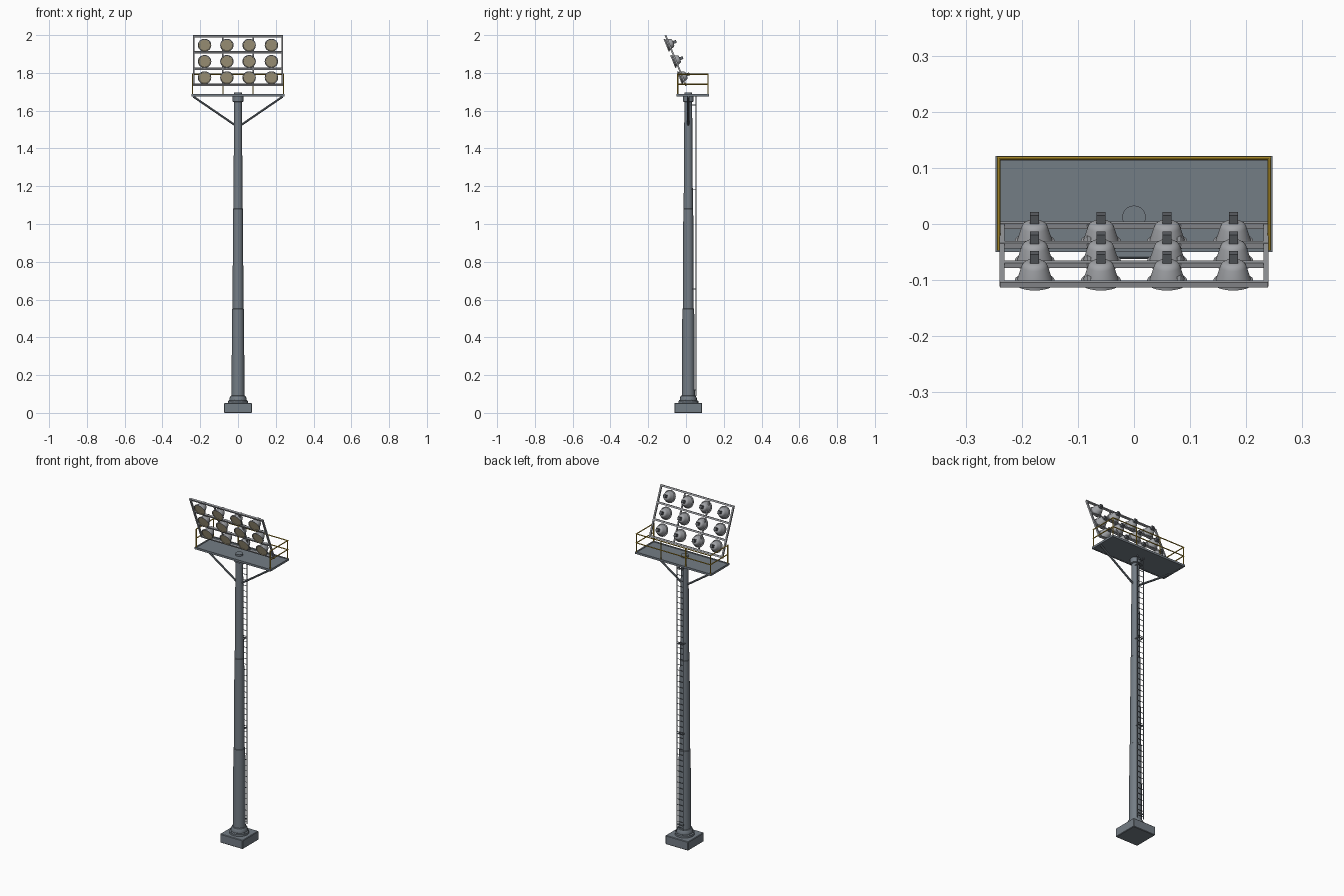
import bpy, bmesh, math
from mathutils import Vector, Matrix

if "Cube" in bpy.data.objects:
    bpy.data.objects.remove(bpy.data.objects["Cube"])

PY = 0.012  # pole axis sits slightly behind the origin
TILT = math.atan2(0.035, 0.086)


def mat(name, c):
    m = bpy.data.materials.new(name)
    m.diffuse_color = (*c, 1)
    m.use_nodes = True
    m.node_tree.nodes["Principled BSDF"].inputs["Base Color"].default_value = m.diffuse_color
    return m


STEEL = mat("blue_grey_steel", (0.175, 0.205, 0.235))
FRAME = mat("light_galvanised", (0.36, 0.37, 0.39))
DARK = mat("dark_grey", (0.12, 0.13, 0.145))
YELLOW = mat("safety_yellow", (0.58, 0.37, 0.03))
LENS = mat("warm_lens", (0.50, 0.43, 0.28))


def finish(name, bm, mats, smooth=False):
    bmesh.ops.recalc_face_normals(bm, faces=bm.faces)
    me = bpy.data.meshes.new(name)
    bm.to_mesh(me)
    bm.free()
    for m in mats:
        me.materials.append(m)
    ob = bpy.data.objects.new(name, me)
    bpy.context.collection.objects.link(ob)
    if smooth:
        bpy.ops.object.select_all(action='DESELECT')
        ob.select_set(True)
        bpy.context.view_layer.objects.active = ob
        bpy.ops.object.shade_smooth_by_angle(angle=math.radians(35))
    return ob


def box(bm, c, s, rot=Matrix()):
    bmesh.ops.create_cube(bm, size=1, matrix=Matrix.Translation(c) @ rot @ Matrix.Diagonal((*s, 1)))


def rod(bm, a, b, r, n=8):
    a, b = Vector(a), Vector(b)
    d = b - a
    m = Matrix.Translation((a + b) / 2) @ d.to_track_quat('Z', 'Y').to_matrix().to_4x4()
    bmesh.ops.create_cone(bm, cap_ends=True, segments=n, radius1=r, radius2=r, depth=d.length, matrix=m)


def lathe(bm, prof, n, m, idx=lambda k: 0):
    # revolve (radius, height) points; both ends are capped
    rings = [[bm.verts.new(m @ Vector((r * math.cos(2 * math.pi * i / n), r * math.sin(2 * math.pi * i / n), h)))
              for i in range(n)] for r, h in prof]
    for k in range(len(rings) - 1):
        for i in range(n):
            j = (i + 1) % n
            f = bm.faces.new((rings[k][i], rings[k][j], rings[k + 1][j], rings[k + 1][i]))
            f.material_index = idx(k)
    bm.faces.new(rings[0])
    bm.faces.new(rings[-1]).material_index = idx(len(rings) - 1)


# concrete footing
bm = bmesh.new()
box(bm, (0, PY, 0.026), (0.148, 0.148, 0.052))
bmesh.ops.bevel(bm, geom=bm.edges[:], offset=0.003, segments=1, affect='EDGES')
finish("footing", bm, [STEEL])

# tapered pole with flange, slip joints and head collar
bm = bmesh.new()
lathe(bm, [(0.053, 0.05), (0.053, 0.063), (0.045, 0.066), (0.045, 0.078), (0.039, 0.09), (0.0345, 0.092),
           (0.0315, 0.55), (0.029, 0.552), (0.0262, 1.08), (0.0245, 1.082), (0.0205, 1.645),
           (0.028, 1.648), (0.028, 1.676), (0.021, 1.678), (0.021, 1.695)], 20,
      Matrix.Translation((0, PY, 0)))
finish("pole", bm, [STEEL], True)

# flange bolts
bm = bmesh.new()
for i in range(8):
    a = math.pi * (i + 0.5) / 4
    p = (0.049 * math.cos(a), PY + 0.049 * math.sin(a))
    rod(bm, (*p, 0.06), (*p, 0.069), 0.003, 6)
finish("flange_bolts", bm, [STEEL])

# platform deck with edge beams
bm = bmesh.new()
box(bm, (0, 0.0355, 1.681), (0.488, 0.165, 0.008))
for s in (-1, 1):
    box(bm, (s * 0.243, 0.0355, 1.682), (0.008, 0.171, 0.012))
    box(bm, (0, 0.0355 + s * 0.0815, 1.682), (0.494, 0.008, 0.012))
finish("platform", bm, [STEEL])

# diagonal braces below the platform
bm = bmesh.new()
for s in (-1, 1):
    rod(bm, (s * 0.018, PY, 1.525), (s * 0.236, PY, 1.674), 0.0055)
finish("platform_braces", bm, [STEEL], True)

# guard rail on the back and both sides
bm = bmesh.new()
B, F = 0.117, -0.044
for x, y in [(-0.241, B), (-0.08, B), (0.08, B), (0.241, B), (-0.241, F), (0.241, F)]:
    rod(bm, (x, y, 1.685), (x, y, 1.793), 0.003)
for z in (1.74, 1.793):
    rod(bm, (-0.244, B, z), (0.244, B, z), 0.003)
    for x in (-0.241, 0.241):
        rod(bm, (x, F - 0.003, z), (x, B, z), 0.003)
finish("guard_rail", bm, [YELLOW], True)

# ladder on the back of the pole
bm = bmesh.new()
LY = 0.054
for s in (-1, 1):
    rod(bm, (s * 0.02, LY, 0.09), (s * 0.02, LY, 1.677), 0.0025, 6)
for i in range(48):
    z = 0.105 + i * 0.033
    rod(bm, (-0.02, LY, z), (0.02, LY, z), 0.0018, 6)
for z in (0.12, 0.655, 1.184, 1.63):
    for s in (-1, 1):
        box(bm, (s * 0.014, 0.037, z), (0.004, 0.036, 0.005))
    box(bm, (0, LY, z), (0.042, 0.004, 0.005))
finish("ladder", bm, [STEEL])

# leaning lamp frame
up = Vector((0, -math.sin(TILT), math.cos(TILT)))
aim = Vector((0, -math.cos(TILT), -math.sin(TILT)))
origin = Vector((0, -0.002, 1.737))
PITCH = 0.0928
lean = Matrix.Rotation(TILT, 4, 'X')
bm = bmesh.new()
for k in range(4):
    box(bm, origin + up * (PITCH * k), (0.478, 0.01, 0.01), lean)
for x, w in ((-0.235, 0.009), (-0.08, 0.007), (0.08, 0.007), (0.235, 0.009)):
    box(bm, origin + up * (PITCH * 1.5) + Vector((x, 0, 0)), (w, w, PITCH * 3), lean)
finish("lamp_frame", bm, [FRAME])

# twelve bell-shaped floodlights with rear gear boxes
for k in range(3):
    for i in range(4):
        c = origin + up * (PITCH * (k + 0.5)) + Vector((-0.177 + 0.118 * i, 0, 0))
        m = Matrix.Translation(c) @ aim.to_track_quat('Z', 'Y').to_matrix().to_4x4()
        bm = bmesh.new()
        lathe(bm, [(0.015, -0.024), (0.021, -0.02), (0.0235, -0.015), (0.0275, -0.002), (0.031, 0.009),
                   (0.0355, 0.011), (0.0355, 0.017), (0.032, 0.017), (0.031, 0.0145)],
              24, m, lambda q: 1 if q >= 7 else 0)
        finish(f"floodlight_{k}_{i}", bm, [FRAME, LENS], True)
        bm = bmesh.new()
        box(bm, c - aim * 0.031, (0.016, 0.02, 0.016), lean)
        finish(f"gear_box_{k}_{i}", bm, [DARK])
